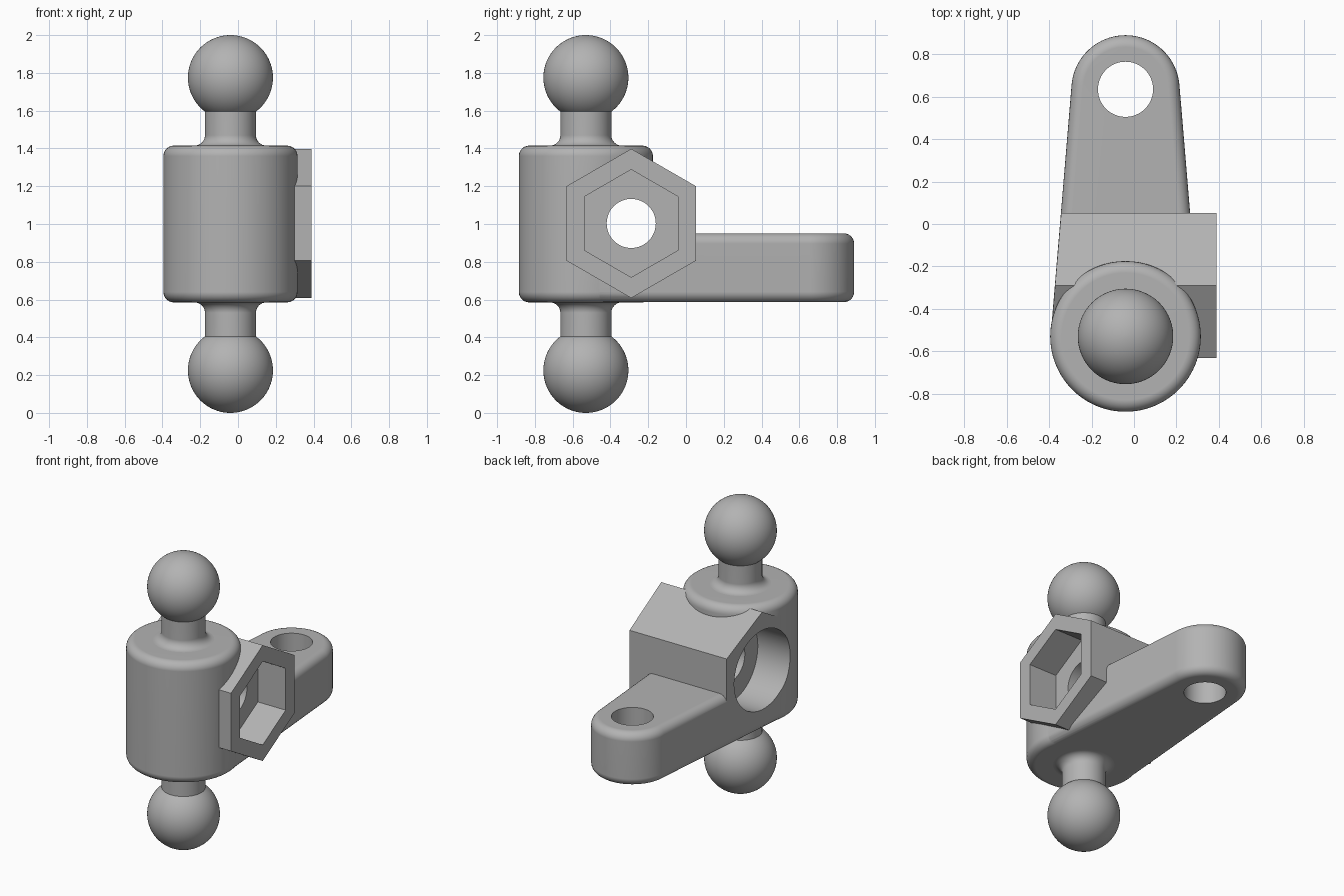
import bpy, bmesh
from math import sin, cos, asin, sqrt, pi
from mathutils import Vector, Matrix

cube = bpy.data.objects.get("Cube")
if cube:
    bpy.data.objects.remove(cube, do_unlink=True)

grey = bpy.data.materials.new("plain grey")
grey.use_nodes = True
grey.diffuse_color = (0.45, 0.45, 0.45, 1)
grey.node_tree.nodes["Principled BSDF"].inputs["Base Color"].default_value = grey.diffuse_color

# Shared dimensions
AXIS = Vector((-0.04, -0.53, 0))      # vertical pivot axis
BODY_R, BOTTOM, TOP = 0.355, 0.585, 1.415
HUB_R, TIP_R, TIP_Y = 0.352, 0.255, 0.635
BOLT = Vector((0, -0.29, 1.003))      # sideways bolt axis
ROUND = 0.055


def finish(name, bm):
    bmesh.ops.remove_doubles(bm, verts=bm.verts, dist=1e-5)
    bmesh.ops.recalc_face_normals(bm, faces=bm.faces)
    mesh = bpy.data.meshes.new(name)
    bm.to_mesh(mesh)
    bm.free()
    mesh.materials.append(grey)
    obj = bpy.data.objects.new(name, mesh)
    bpy.context.collection.objects.link(obj)
    return obj


def arc(cx, cz, r, start, end, n):
    """Points of an arc; angles in radians."""
    steps = [start + (end - start) * i / n for i in range(n + 1)]
    return [(cx + r * cos(a), cz + r * sin(a)) for a in steps]


def lathe(name, profile):
    """Turn an (r, z) profile round the pivot axis."""
    bm = bmesh.new()
    verts = [bm.verts.new(AXIS + Vector((r, 0, z))) for r, z in profile]
    edges = [bm.edges.new(pair) for pair in zip(verts, verts[1:])]
    bmesh.ops.spin(bm, geom=verts + edges, cent=AXIS, axis=(0, 0, 1),
                   angle=2 * pi, steps=96, use_merge=True)
    return finish(name, bm)


def x_prism(bm, radius, x0, x1, sides):
    """Prism along x on the bolt axis, with a corner at the top."""
    place = Matrix.Translation(BOLT + Vector(((x0 + x1) / 2, 0, 0)))
    turn = Matrix.Rotation(pi / 2, 4, 'Y')
    bmesh.ops.create_cone(bm, cap_ends=True, segments=sides, radius1=radius,
                          radius2=radius, depth=x1 - x0,
                          matrix=place @ turn @ Matrix.Rotation(pi, 4, 'Z'))
    low = min(bm.verts, key=lambda v: abs(v.co.y - BOLT.y))
    if abs(low.co.y - BOLT.y) > 0.01:
        spin = Matrix.Rotation(pi / sides, 4, 'X')
        bmesh.ops.rotate(bm, cent=BOLT, matrix=spin, verts=bm.verts)


def combine(target, other, operation):
    mod = target.modifiers.new(operation.lower(), 'BOOLEAN')
    mod.operation, mod.solver, mod.object = operation, 'EXACT', other
    bpy.context.view_layer.objects.active = target
    bpy.ops.object.modifier_apply(modifier=mod.name)
    bpy.data.objects.remove(other, do_unlink=True)


def smooth(obj):
    bpy.ops.object.select_all(action='DESELECT')
    obj.select_set(True)
    bpy.context.view_layer.objects.active = obj
    bpy.ops.object.shade_smooth_by_angle(angle=0.45)
    mod = obj.modifiers.new("even shading", 'WEIGHTED_NORMAL')
    mod.keep_sharp = True


# Round body with softened rims
inner = BODY_R - ROUND
body = lathe("bracket_body",
             [(0, BOTTOM)] + arc(inner, BOTTOM + ROUND, ROUND, -pi / 2, 0, 6)
             + arc(inner, TOP - ROUND, ROUND, 0, pi / 2, 6) + [(0, TOP)])

# Tapered arm: outline around the hub and the tip, rims bevelled
lean = asin((HUB_R - TIP_R) / (TIP_Y - AXIS.y))
outline = arc(AXIS.x, TIP_Y, TIP_R, lean, pi - lean, 40)
outline += arc(AXIS.x, AXIS.y, HUB_R, pi - lean, 2 * pi + lean, 50)
bm = bmesh.new()
base = bm.faces.new([bm.verts.new((x, y, BOTTOM + 0.001)) for x, y in outline])
grown = bmesh.ops.extrude_face_region(bm, geom=[base], use_keep_orig=True)["geom"]
bmesh.ops.translate(bm, vec=(0, 0, 0.95 - BOTTOM),
                    verts=[g for g in grown if isinstance(g, bmesh.types.BMVert)])
bmesh.ops.recalc_face_normals(bm, faces=bm.faces)
rims = [e for e in bm.edges if abs(e.verts[0].co.z - e.verts[1].co.z) < 1e-4]
bmesh.ops.bevel(bm, geom=rims, offset=ROUND, segments=6, profile=0.5, affect='EDGES')
arm = finish("arm", bm)

# Hexagonal bolt block, trimmed flush with the arm's side
bm = bmesh.new()
x_prism(bm, 0.395, -0.7, 0.39, 6)
side = Vector((-cos(lean), sin(lean), 0))
tangent = AXIS + side * (HUB_R - 0.001)
for normal in (side, Vector((-0.8, -0.6, 0))):
    cut = bmesh.ops.bisect_plane(bm, geom=bm.verts[:] + bm.edges[:] + bm.faces[:],
                                 plane_co=tangent, plane_no=normal, clear_outer=True)
    rim = [g for g in cut["geom_cut"] if isinstance(g, bmesh.types.BMEdge)]
    bmesh.ops.holes_fill(bm, edges=rim, sides=0)
block = finish("bolt_block", bm)

combine(body, arm, 'UNION')
combine(body, block, 'UNION')

# Bolt hole, nut recess and round counterbore
for radius, x0, x1, sides in ((0.13, -0.6, 0.6, 48), (0.285, 0.18, 0.6, 6),
                              (0.27, -0.6, -0.15, 64)):
    bm = bmesh.new()
    x_prism(bm, radius, x0, x1, sides)
    combine(body, finish("cutter", bm), 'DIFFERENCE')

# Vertical hole in the arm tip
bm = bmesh.new()
bmesh.ops.create_cone(bm, cap_ends=True, segments=64, radius1=0.13, radius2=0.13,
                      depth=2, matrix=Matrix.Translation((AXIS.x, TIP_Y, 1)))
combine(body, finish("cutter", bm), 'DIFFERENCE')
smooth(body)

# Ball studs above and below, flaring into the body
BALL_R, NECK_R, FLARE = 0.225, 0.135, 0.055
ball_z = 2 - BALL_R
join = -asin(sqrt(BALL_R ** 2 - NECK_R ** 2) / BALL_R)
profile = arc(NECK_R + FLARE, TOP + FLARE, FLARE, -pi / 2, -pi, 8)
profile += arc(0, ball_z, BALL_R, join, pi / 2, 40)
for name, flip in (("upper_ball_stud", False), ("lower_ball_stud", True)):
    smooth(lathe(name, [(r, 2 - z if flip else z) for r, z in profile]))
